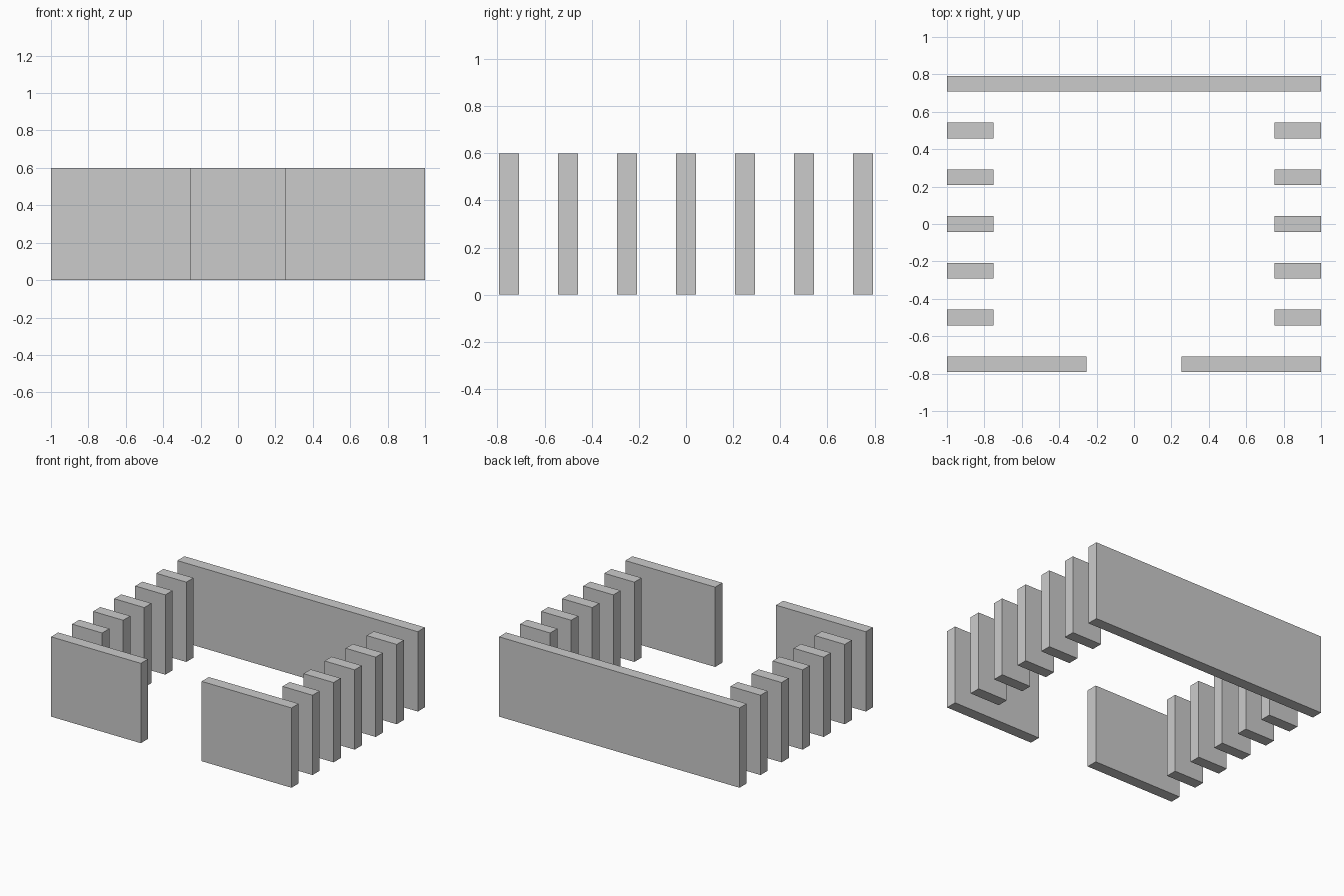
import bpy

if "Cube" in bpy.data.objects:
    bpy.data.objects.remove(bpy.data.objects["Cube"])

HEIGHT = 0.6
THICK = 0.085
SPACING = 0.25


def panel(name, x0, x1, y):
    """Upright flat panel from x0 to x1, centred on y, standing on the ground."""
    bpy.ops.mesh.primitive_cube_add(size=1, location=((x0 + x1) / 2, y, HEIGHT / 2))
    obj = bpy.context.object
    obj.name = name
    obj.scale = (x1 - x0, THICK, HEIGHT)
    bpy.ops.object.transform_apply(location=False, rotation=False, scale=True)
    return obj


# Full-width back wall
panel("back_wall", -1, 1, 3 * SPACING)

for side, s in (("left", -1), ("right", 1)):
    # Front wall halves with an entrance gap between them
    panel(f"front_wall_{side}", *sorted((s * 1.0, s * 0.253)), -3 * SPACING)
    # Row of short fins along each side
    for i in range(-2, 3):
        panel(f"side_fin_{side}_{i + 3}", *sorted((s * 1.0, s * 0.75)), i * SPACING)
